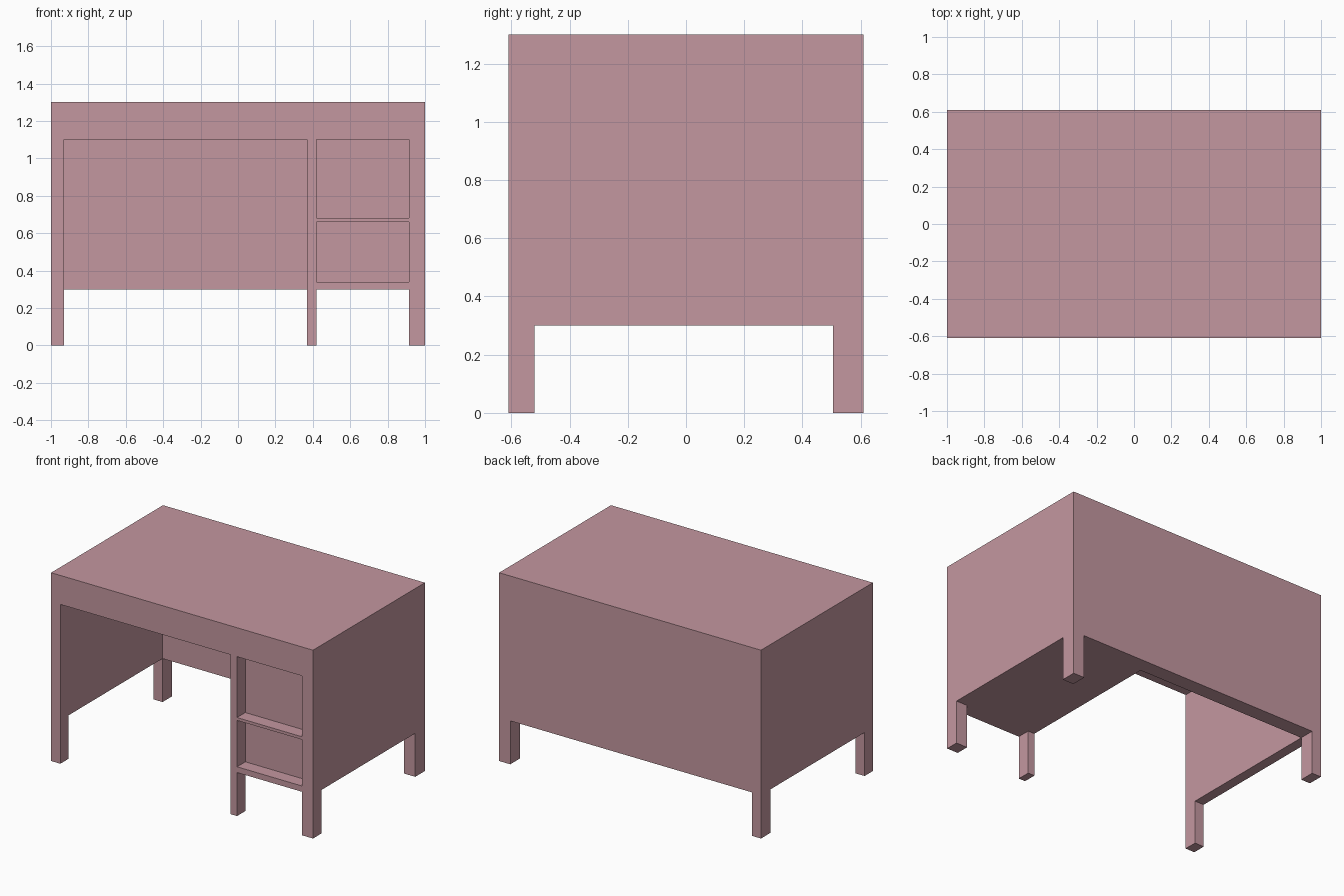
import bpy, bmesh
from mathutils import Vector

if "Cube" in bpy.data.objects:
    bpy.data.objects.remove(bpy.data.objects["Cube"])

pink = bpy.data.materials.new("dusty_pink")
pink.diffuse_color = (0.55, 0.31, 0.35, 1)
pink.use_nodes = True
pink.node_tree.nodes["Principled BSDF"].inputs["Base Color"].default_value = pink.diffuse_color

# Shared levels and edges
FRONT, BACK = -0.61, 0.61
FRONT_IN, BACK_IN = -0.52, 0.505
LEFT_IN, RIGHT_IN = -0.93, 0.915
DIV_L, DIV_R = 0.37, 0.42
BASE, OPEN_TOP, TOP = 0.30, 1.10, 1.30


def box(name, x, y, z):
    """Axis-aligned box from (min, max) pairs."""
    lo, hi = Vector((x[0], y[0], z[0])), Vector((x[1], y[1], z[1]))
    bm = bmesh.new()
    bmesh.ops.create_cube(bm, size=1)
    for v in bm.verts:
        v.co = (lo + hi) / 2 + v.co * (hi - lo)
    mesh = bpy.data.meshes.new(name)
    bm.to_mesh(mesh)
    bm.free()
    mesh.materials.append(pink)
    obj = bpy.data.objects.new(name, mesh)
    bpy.context.collection.objects.link(obj)
    return obj


# Thick desk top
box("desk_top", (-1, 1), (FRONT, BACK), (OPEN_TOP, TOP))

# Side, back and divider panels
wall = (BASE, OPEN_TOP)
box("left_panel", (-1, LEFT_IN), (FRONT, BACK), wall)
box("right_panel", (RIGHT_IN, 1), (FRONT, BACK), wall)
box("divider_panel", (DIV_L, DIV_R), (FRONT, BACK_IN), wall)
box("back_panel", (LEFT_IN, RIGHT_IN), (BACK_IN, BACK), wall)

# Cabinet: recessed body, shelf and floor
inside = (DIV_R, RIGHT_IN)
box("cabinet_body", inside, (FRONT_IN, BACK_IN), wall)
box("cabinet_shelf", inside, (FRONT, FRONT_IN), (0.66, 0.68))
box("cabinet_floor", inside, (FRONT, FRONT_IN), (BASE, 0.34))

# Legs: four corners plus one under the divider front
for side, x in (("left", (-1, LEFT_IN)), ("right", (RIGHT_IN, 1))):
    box(f"front_{side}_leg", x, (FRONT, FRONT_IN), (0, BASE))
    box(f"back_{side}_leg", x, (BACK_IN, BACK), (0, BASE))
box("divider_leg", (DIV_L, DIV_R), (FRONT, FRONT_IN), (0, BASE))
